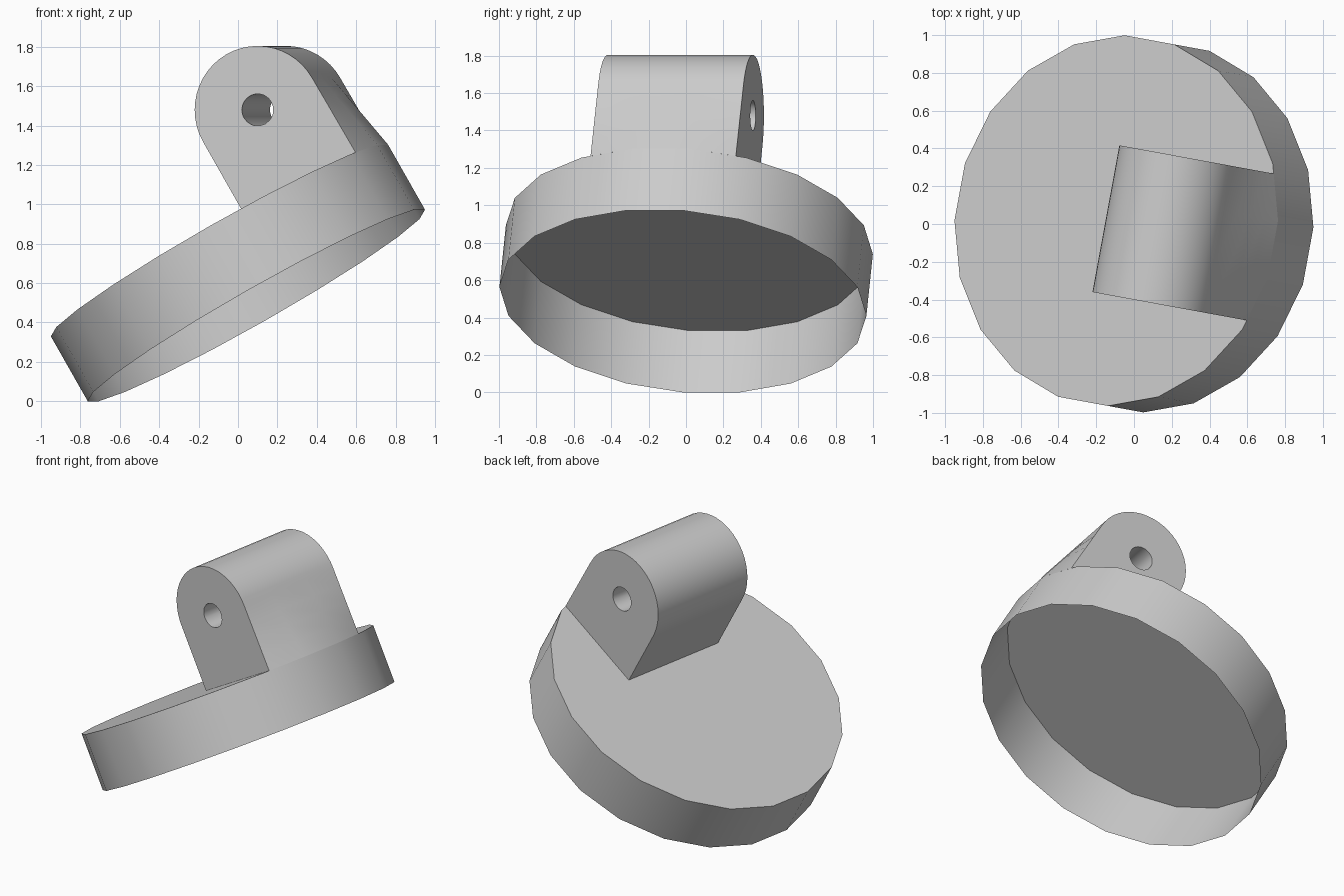
import bpy
import bmesh
from math import cos, sin, pi, radians, hypot
from mathutils import Matrix

cube = bpy.data.objects.get("Cube")
if cube:
    bpy.data.objects.remove(cube, do_unlink=True)

grey = bpy.data.materials.new("plain grey")
grey.use_nodes = True
colour = (0.6, 0.6, 0.6, 1)
grey.diffuse_color = colour
grey.node_tree.nodes["Principled BSDF"].inputs["Base Color"].default_value = colour

# Shared tilted frame: origin at the centre of the cap, z along its normal
TILT = (Matrix.Translation((-0.094, 0.018, 0.816))
        @ Matrix.Rotation(radians(-10.4), 4, 'Z')
        @ Matrix.Rotation(radians(-30), 4, 'Y'))


def finish(bm, name):
    """Place the mesh in the tilted frame and shade it."""
    bm.transform(TILT)
    mesh = bpy.data.meshes.new(name)
    bm.to_mesh(mesh)
    bm.free()
    mesh.materials.append(grey)
    obj = bpy.data.objects.new(name, mesh)
    bpy.context.collection.objects.link(obj)
    bpy.ops.object.select_all(action='DESELECT')
    obj.select_set(True)
    bpy.context.view_layer.objects.active = obj
    bpy.ops.object.shade_smooth_by_angle(angle=radians(30))


# Round shallow cup, a thin shell open underneath
SIDES, RADIUS, DEPTH = 20, 0.985, 0.381
bm = bmesh.new()
angles = [2 * pi * (i + 0.5) / SIDES for i in range(SIDES)]
top, low = [[bm.verts.new((RADIUS * cos(a), RADIUS * sin(a), z)) for a in angles]
            for z in (0, -DEPTH)]
bm.faces.new(top)
for i in range(SIDES):
    j = (i + 1) % SIDES
    bm.faces.new((top[i], low[i], low[j], top[j]))
finish(bm, "round_cup")

# Arched bracket with a pin hole; its outer side flares to follow the cup rim
ARCH, HOLE, CENTRE_X, CENTRE_Z = 0.325, 0.081, 0.565, 0.44
ARC_STEPS, SIDE_STEPS = 24, 4
rim = RADIUS * cos(pi / SIDES)
rim_y = RADIUS * sin(pi / SIDES)
slices = [(-0.395, 0.895), (-rim_y, rim), (rim_y, rim), (0.395, 0.895)]

# Outline as (x, z, flare) about the hole centre, anticlockwise
outline = [(ARCH * cos(pi * i / ARC_STEPS), ARCH * sin(pi * i / ARC_STEPS), 0)
           for i in range(ARC_STEPS + 1)]
steps = [i / SIDE_STEPS for i in range(1, SIDE_STEPS + 1)]
outline += [(-ARCH, -CENTRE_Z * t, 0) for t in steps]
outline += [(ARCH * (2 * t - 1), -CENTRE_Z, t) for t in steps]
outline += [(ARCH, -CENTRE_Z * t, t) for t in reversed(steps[:-1])]

bm = bmesh.new()
outer, inner = [], []
for y, edge_x in slices:
    flare = edge_x - CENTRE_X - ARCH
    outer.append([bm.verts.new((CENTRE_X + x + flare * f, y, CENTRE_Z + z))
                  for x, z, f in outline])
    inner.append([bm.verts.new((CENTRE_X + HOLE * x / hypot(x, z), y,
                                CENTRE_Z + HOLE * z / hypot(x, z)))
                  for x, z, f in outline])

count = len(outline)
bottom = range(ARC_STEPS + SIDE_STEPS, ARC_STEPS + 2 * SIDE_STEPS)
for i in range(count):
    j = (i + 1) % count
    # Flat front and back
    bm.faces.new((outer[0][i], outer[0][j], inner[0][j], inner[0][i]))
    bm.faces.new((outer[-1][j], outer[-1][i], inner[-1][i], inner[-1][j]))
    for k in range(len(slices) - 1):
        # Hole wall, then the outer wall except where it sits on the cap
        bm.faces.new((inner[k][i], inner[k][j], inner[k + 1][j], inner[k + 1][i]))
        if i not in bottom:
            bm.faces.new((outer[k][j], outer[k][i], outer[k + 1][i], outer[k + 1][j]))
finish(bm, "pin_bracket")
